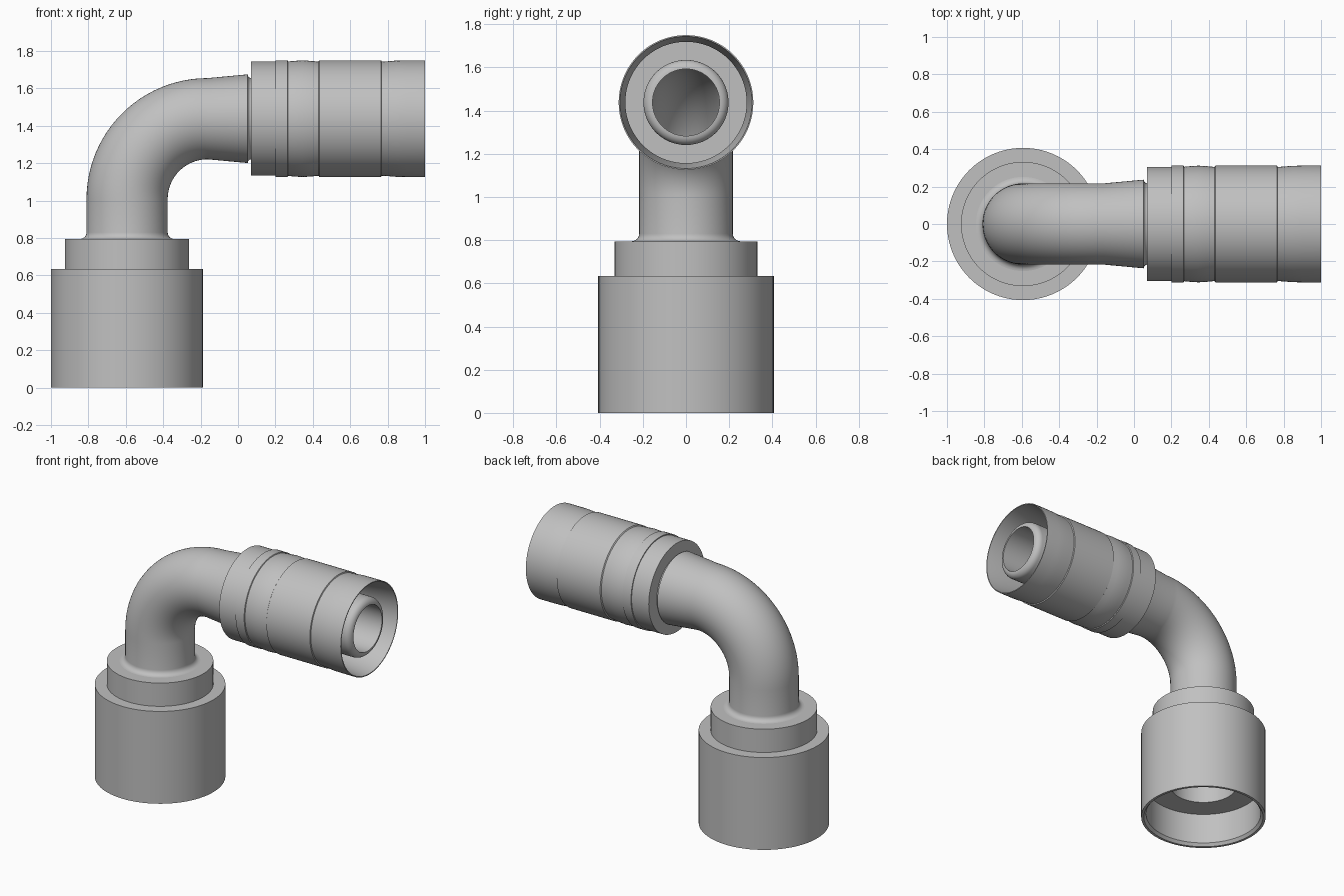
import bpy, bmesh
from math import sin, cos, pi, radians

cube = bpy.data.objects.get("Cube")
if cube:
    bpy.data.objects.remove(cube, do_unlink=True)

steel = bpy.data.materials.new("grey_steel")
steel.use_nodes = True
colour = (0.53, 0.53, 0.53, 1)
steel.diffuse_color = colour
steel.node_tree.nodes["Principled BSDF"].inputs["Base Color"].default_value = colour

SIDES = 80
AXIS_X, AXIS_Z = -0.593, 1.438        # upright axis and level axis
BEND = 0.43                           # centre-line radius of the elbow
CX, CZ = AXIS_X + BEND, AXIS_Z - BEND


# Stations are (centre x, centre z, tilt, radius) along the bent centre line
def up(z, r):
    return (AXIS_X, z, 0, r)


def bend(a, r):
    return (CX - BEND * cos(a), CZ + BEND * sin(a), a, r)


def along(x, r):
    return (x, AXIS_Z, pi / 2, r)


def rings(name, stations):
    """Join circular rings into a closed, hollow body."""
    bm = bmesh.new()
    loops = []
    for x, z, a, r in stations:
        loop = []
        for i in range(SIDES):
            t = 2 * pi * i / SIDES
            loop.append(bm.verts.new((x - r * cos(t) * cos(a), r * sin(t),
                                      z + r * cos(t) * sin(a))))
        loops.append(loop)
    for k, low in enumerate(loops):
        high = loops[(k + 1) % len(loops)]
        for i in range(SIDES):
            j = (i + 1) % SIDES
            bm.faces.new((low[i], low[j], high[j], high[i]))
    bmesh.ops.recalc_face_normals(bm, faces=bm.faces)
    mesh = bpy.data.meshes.new(name)
    bm.to_mesh(mesh)
    bm.free()
    mesh.materials.append(steel)
    obj = bpy.data.objects.new(name, mesh)
    bpy.context.collection.objects.link(obj)
    bpy.ops.object.select_all(action='DESELECT')
    obj.select_set(True)
    bpy.context.view_layer.objects.active = obj
    bpy.ops.object.shade_smooth_by_angle(angle=radians(30))
    return obj


# Swivel nut with stepped collar and open socket below
rings("swivel_nut", [up(z, r) for r, z in (
    (0.407, 0), (0.407, 0.635), (0.332, 0.635), (0.332, 0.795),
    (0.155, 0.795), (0.155, 0.6), (0.217, 0.5), (0.217, 0.235),
    (0.375, 0.235), (0.375, 0.02), (0.39, 0))])

# Bent pipe: filleted foot, quarter bend, straight run with rounded nipple tip
PIPE, BORE, FILLET = 0.217, 0.155, 0.035
arc = [pi / 2 * i / 24 for i in range(25)]
quarter = [pi / 2 * i / 6 for i in range(7)]
foot = [up(0.795 + FILLET * (1 - cos(q)), PIPE + FILLET * (1 - sin(q))) for q in quarter]
neck = [along(0.072 - 0.02 * cos(q), PIPE + 0.02 * (1 - cos(pi / 2 - q))) for q in reversed(quarter)]
neck.reverse()
tip = [along(0.945 + 0.042 * sin(q), BORE + 0.042 * cos(q)) for q in quarter]
outer = foot + [bend(a, PIPE) for a in arc] + neck + [along(0.1, 0.197)] + tip
bore = [bend(a, BORE) for a in reversed(arc)] + [up(0.795, BORE)]
rings("elbow_pipe", outer + bore)

# Crimped sleeve: stepped outside, tapered open mouth
rings("crimp_sleeve", [along(x, r) for x, r in (
    (0.07, 0.19), (0.07, 0.305), (0.2, 0.305), (0.2, 0.312), (0.265, 0.312),
    (0.268, 0.306), (0.3, 0.309), (0.345, 0.312), (0.39, 0.309), (0.43, 0.305),
    (0.435, 0.312), (0.765, 0.312), (0.768, 0.305), (0.8, 0.307), (0.85, 0.311),
    (0.9, 0.312), (1, 0.312), (1, 0.306), (0.8, 0.281), (0.45, 0.281), (0.45, 0.19))])
